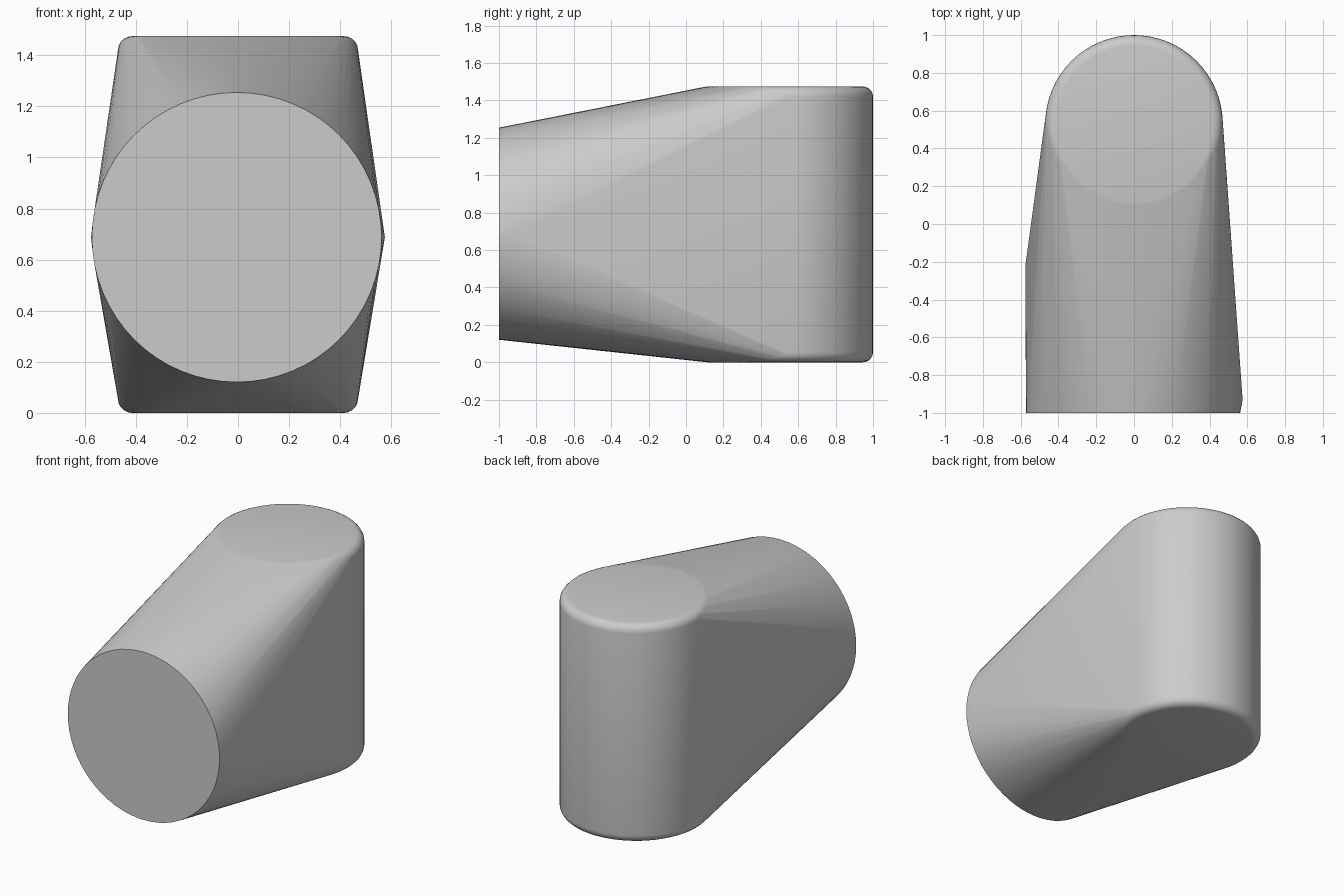
import bpy, bmesh
from math import cos, sin, pi, radians

cube = bpy.data.objects.get("Cube")
if cube:
    bpy.data.objects.remove(cube, do_unlink=True)

grey = bpy.data.materials.new("plain grey")
grey.use_nodes = True
colour = (0.6, 0.6, 0.6, 1)
grey.diffuse_color = colour
grey.node_tree.nodes["Principled BSDF"].inputs["Base Color"].default_value = colour

SIDES = 64
HEIGHT, POST_Y, POST_R, FILLET = 1.475, 0.53, 0.47, 0.055
DISC_X, DISC_Z, DISC_R = -0.005, 0.6875, 0.567


def circle(radius):
    return [(radius * cos(2 * pi * i / SIDES), radius * sin(2 * pi * i / SIDES))
            for i in range(SIDES)]


points = []
# Upright post with rounded rims
for step in range(6):
    a = pi / 2 * step / 5
    inset, rise = FILLET * (1 - cos(a)), FILLET * (1 - sin(a))
    for x, y in circle(POST_R - inset):
        points += [(x, y + POST_Y, rise), (x, y + POST_Y, HEIGHT - rise)]
# Round front face
points += [(x + DISC_X, -1, z + DISC_Z) for x, z in circle(DISC_R)]
# Side bulges behind the front face
points += [(-0.575, -0.22, DISC_Z), (0.575, -0.93, DISC_Z)]

# Skin stretched over the post and the front face
bm = bmesh.new()
for p in points:
    bm.verts.new(p)
hull = bmesh.ops.convex_hull(bm, input=bm.verts)
bmesh.ops.delete(bm, geom=list({g for g in hull["geom_interior"] + hull["geom_unused"]
                                if isinstance(g, bmesh.types.BMVert)}), context="VERTS")
bmesh.ops.dissolve_limit(bm, angle_limit=radians(0.3), verts=bm.verts, edges=bm.edges)
bmesh.ops.recalc_face_normals(bm, faces=bm.faces)
mesh = bpy.data.meshes.new("body")
bm.to_mesh(mesh)
bm.free()
mesh.materials.append(grey)

body = bpy.data.objects.new("body", mesh)
bpy.context.collection.objects.link(body)
bpy.context.view_layer.objects.active = body
body.select_set(True)
bpy.ops.object.shade_smooth_by_angle(angle=radians(30))
